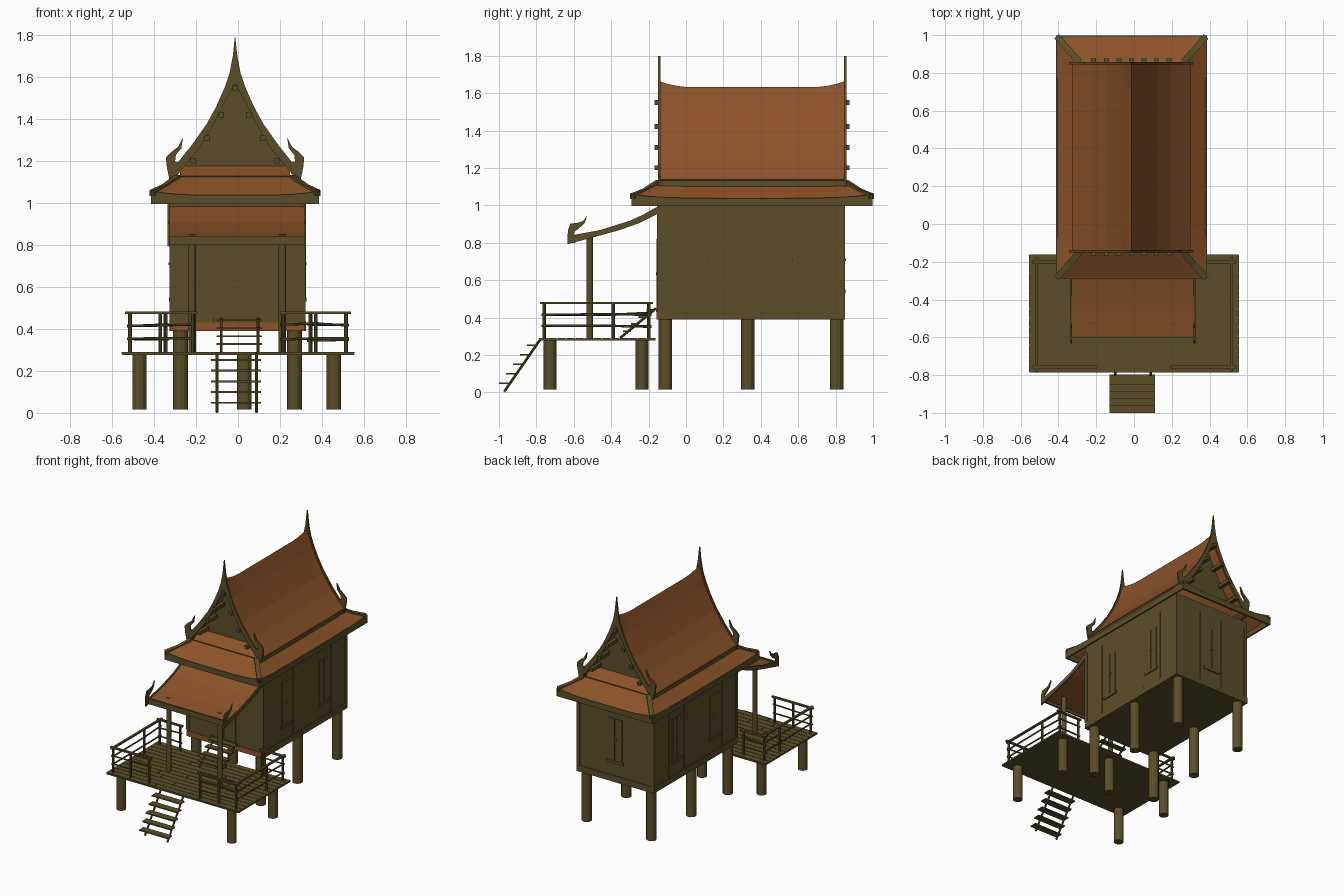
import bpy, bmesh, math, random
from mathutils import Vector, Matrix

if "Cube" in bpy.data.objects:
    bpy.data.objects.remove(bpy.data.objects["Cube"])

random.seed(4)
CX = -0.014          # centre line of the roof


def material(name, rgb):
    m = bpy.data.materials.new(name)
    m.diffuse_color = (*rgb, 1)
    m.use_nodes = True
    m.node_tree.nodes["Principled BSDF"].inputs["Base Color"].default_value = m.diffuse_color
    return m


WOOD = material("dark_olive_wood", (0.105, 0.078, 0.022))
TILE = material("terracotta_roof", (0.262, 0.085, 0.022))


def mesh(name, verts, faces, mat):
    me = bpy.data.meshes.new(name)
    me.from_pydata(verts, [], faces)
    bm = bmesh.new()
    bm.from_mesh(me)
    bmesh.ops.recalc_face_normals(bm, faces=bm.faces)
    bm.to_mesh(me)
    bm.free()
    me.materials.append(mat)
    ob = bpy.data.objects.new(name, me)
    bpy.context.collection.objects.link(ob)
    return ob


def prism(name, pts, axis, a, b, mat):
    """Extrude a closed 2D outline along x or y."""
    put = (lambda p, t: (t, p[0], p[1])) if axis == "x" else (lambda p, t: (p[0], t, p[1]))
    n = len(pts)
    faces = [tuple(range(n)), tuple(range(2 * n - 1, n - 1, -1))]
    faces += [(i, (i + 1) % n, n + (i + 1) % n, n + i) for i in range(n)]
    return mesh(name, [put(p, a) for p in pts] + [put(p, b) for p in pts], faces, mat)


def box(name, x0, x1, y0, y1, z0, z1, mat=WOOD):
    return prism(name, [(x0, z0), (x1, z0), (x1, z1), (x0, z1)], "y", y0, y1, mat)


def frame(p0, p1):
    p0, p1 = Vector(p0), Vector(p1)
    d = p1 - p0
    return Matrix.Translation((p0 + p1) / 2) @ d.to_track_quat("Z", "Y").to_matrix().to_4x4(), d.length


def rod(name, p0, p1, r, sides=12, mat=WOOD):
    m, length = frame(p0, p1)
    me = bpy.data.meshes.new(name)
    bm = bmesh.new()
    bmesh.ops.create_cone(bm, cap_ends=True, segments=sides, radius1=r, radius2=r, depth=length, matrix=m)
    bm.to_mesh(me)
    bm.free()
    me.materials.append(mat)
    ob = bpy.data.objects.new(name, me)
    bpy.context.collection.objects.link(ob)


# ---- House stilts and deck stilts
for x in (-0.274, 0.269):
    for y in (-0.11, 0.33, 0.805):
        rod("house_stilt", (x, y, 0.015), (x, y, 0.44), 0.036)
for x, y in [(-0.47, -0.727), (0.457, -0.727), (-0.47, -0.235), (0.457, -0.235), (0.03, -0.235)]:
    rod("deck_stilt", (x, y, 0.015), (x, y, 0.28), 0.034)

# ---- House body with sill, corner boards and front floor edge
X0, X1, Y0, Y1 = -0.322, 0.318, -0.152, 0.846
box("house_walls", X0, X1, Y0, Y1, 0.40, 1.05)
box("floor_sill", X0 - 0.005, X1 + 0.005, Y0 + 0.006, Y1 + 0.005, 0.39, 0.437)
box("front_floor_edge", X0, X1, Y0 - 0.005, Y0 + 0.005, 0.39, 0.43, TILE)
for x in (X0, X1):
    for y in (Y0, Y1):
        box("corner_board", x - 0.02 if x > 0 else x - 0.004, x + 0.004 if x > 0 else x + 0.02,
            y - 0.004 if y < 0 else y - 0.02, y + 0.02 if y < 0 else y + 0.004, 0.437, 1.0)


# ---- Shuttered openings on every wall: two leaves, side strips and latch
def opening(name, wall, c, z0, z1, w):
    def plate(part, a, b, lo, hi, t):
        if wall in "LR":
            x = X0 if wall == "L" else X1
            s = -t if wall == "L" else t
            box(name + part, min(x, x + s), max(x, x + s), c + a, c + b, lo, hi)
        else:
            y = Y0 if wall == "F" else Y1
            s = -t if wall == "F" else t
            box(name + part, c + a, c + b, min(y, y + s), max(y, y + s), lo, hi)
    for s in (-1, 1):
        plate("_leaf", *sorted((s * 0.002, s * w)), z0, z1, 0.005)
        plate("_side_strip", *sorted((s * (w + 0.03), s * (w + 0.042))), 0.44, 0.98, 0.003)
    plate("_latch", -0.012, 0.012, (z0 + z1) / 2 - 0.006, (z0 + z1) / 2 + 0.006, 0.009)
    plate("_sill", -w - 0.01, w + 0.01, z0 - 0.02, z0, 0.008)


for wall in "LR":
    for y in (0.12, 0.57):
        opening("side_window", wall, y, 0.55, 0.87, 0.055)
opening("back_window", "B", 0.0, 0.55, 0.87, 0.06)
opening("front_door", "F", -0.01, 0.45, 0.82, 0.1)

# ---- Skirt roof: four hipped slopes, then a strip running in under each gable
OX, OY0, OY1, IX, IY0, IY1 = 0.396, -0.288, 0.994, 0.275, -0.15, 0.857


def ring(hx, y0, y1, z, lift, n=12):
    cs = [(-hx, y0), (hx, y0), (hx, y1), (-hx, y1)]
    out = []
    for k in range(4):
        (ax, ay), (bx, by) = cs[k], cs[(k + 1) % 4]
        for i in range(n):
            t = i / n
            out.append((CX + ax + (bx - ax) * t, ay + (by - ay) * t, z + lift * abs(2 * t - 1) ** 4))
    return out


def bridge(name, rings, mat, closed=False):
    n = len(rings[0])
    pairs = [(k, k + 1) for k in range(len(rings) - 1)] + ([(len(rings) - 1, 0)] if closed else [])
    faces = [(a * n + i, a * n + (i + 1) % n, b * n + (i + 1) % n, b * n + i) for a, b in pairs for i in range(n)]
    return mesh(name, [v for r in rings for v in r], faces, mat)


bridge("skirt_roof", [ring(OX, OY0, OY1, 1.035, 0.02), ring(IX, IY0, IY1, 1.125, 0),
                      ring(IX, IY0, IY1, 1.113, 0), ring(OX, OY0, OY1, 1.022, 0.02)], TILE, True)
bridge("skirt_fascia", [ring(OX + 0.004, OY0 - 0.004, OY1 + 0.004, 0.996, 0),
                        ring(OX + 0.004, OY0 - 0.004, OY1 + 0.004, 1.038, 0.02),
                        ring(OX - 0.008, OY0 + 0.008, OY1 - 0.008, 1.038, 0.02),
                        ring(OX - 0.008, OY0 + 0.008, OY1 - 0.008, 0.996, 0)], WOOD, True)
for s in (-1, 1):
    for yo, yi, d in ((OY0, IY0, 1), (OY1, IY1, -1)):
        # upturned hip board
        pts = [(1, 1.108), (0.5, 1.062), (0, 1.035), (0, 1.062), (0.5, 1.09), (1, 1.135)]
        vs = []
        for off in (-0.012, 0.012):
            vs += [(CX + s * (OX + (IX - OX) * t + off), yo + (yi - yo) * t + d * -off * -1, z) for t, z in pts]
        mesh("hip_board", vs, [tuple(range(6)), tuple(range(11, 5, -1))] +
             [(i, (i + 1) % 6, 6 + (i + 1) % 6, 6 + i) for i in range(6)], WOOD)
    x = CX + s * 0.3
    box("eave_band", x - 0.008, x + 0.008, IY0 + 0.01, IY1 - 0.01, 1.087, 1.134)

# ---- Main roof: concave slopes with the ridge swept up at both ends
SLOPE = [(0, 1.632), (0.025, 1.575), (0.05, 1.52), (0.09, 1.44), (0.135, 1.358), (0.21, 1.252), (0.275, 1.178), (0.313, 1.138)]
RY0, RY1 = -0.143, 0.85
outer = [(-d, z) for d, z in SLOPE[::-1]] + SLOPE[1:]
inner = [(x * 0.955, z - 0.014) for x, z in outer[::-1]]
sections = []
for t in [0, 0.04, 0.08, 0.13, 0.18, 0.5, 0.82, 0.87, 0.92, 0.96, 1]:
    e = max(0, 1 - min(t, 1 - t) / 0.18) ** 2 * 0.032
    sections.append([(CX + x, RY0 + (RY1 - RY0) * t, z + e * max(0, 1 - abs(x) / 0.05)) for x, z in outer + inner])
roof = bridge("main_roof", sections, TILE)
m = len(outer)
bm = bmesh.new()
bm.from_mesh(roof.data)
bm.verts.ensure_lookup_table()
for base in (0, 10 * 2 * m):      # close the roof thickness at both ends
    for i in range(m - 1):
        bm.faces.new([bm.verts[base + k] for k in (i, i + 1, 2 * m - 2 - i, 2 * m - 1 - i)])
bmesh.ops.recalc_face_normals(bm, faces=bm.faces)
bm.to_mesh(roof.data)
bm.free()

# ---- Gable ends: spired bargeboards, tie beam, recessed wall, purlin ends
BARGE = [(0, 1.80), (0.011, 1.70), (0.026, 1.62), (0.05, 1.55), (0.09, 1.46), (0.135, 1.378), (0.21, 1.272), (0.272, 1.195),
         (0.286, 1.2), (0.282, 1.23), (0.256, 1.262), (0.248, 1.313), (0.272, 1.268), (0.305, 1.243), (0.33, 1.218),
         (0.325, 1.17), (0.311, 1.102), (0.285, 1.12), (0.24, 1.178), (0.17, 1.262), (0.11, 1.36), (0.05, 1.48), (0, 1.57)]
for y, d in ((RY0, 1), (RY1, -1)):
    for s in (-1, 1):
        prism("bargeboard", [(CX + s * x, z) for x, z in BARGE], "y", y - d * 0.007, y + d * 0.006, WOOD)
    box("gable_tie_beam", CX - 0.31, CX + 0.31, min(y, y - d * 0.006), max(y, y - d * 0.006), 1.1, 1.13)
    prism("gable_wall", [(CX + x, z - 0.006) for x, z in outer[1:-1]], "y", y + d * 0.085, y + d * 0.1, WOOD)
    prism("gable_apron", [(y - d * 0.005, 1.122), (y + d * 0.09, 1.18), (y + d * 0.09, 1.166), (y - d * 0.005, 1.11)],
          "x", CX - 0.262, CX + 0.262, TILE)
    for x, z in [(0, 1.55), (0.066, 1.42), (0.132, 1.308), (0.2, 1.2)]:
        for s in ((-1, 1) if x else (1,)):
            a, b = sorted((y - d * 0.025, y + d * 0.09))
            box("purlin", CX + s * x - 0.013, CX + s * x + 0.013, a, b, z - 0.012, z + 0.014)

# ---- Porch roof with curved side boards, front beam and posts
top = [(-0.155, 0.983), (-0.23, 0.942), (-0.30, 0.91), (-0.38, 0.885), (-0.46, 0.862), (-0.595, 0.834)]
prism("porch_roof", top + [(y, z - 0.014) for y, z in top[::-1]], "x", -0.332, 0.32, TILE)
SIDE = [(-0.15, 0.995), (-0.23, 0.95), (-0.30, 0.918), (-0.46, 0.868), (-0.6, 0.842), (-0.596, 0.86), (-0.575, 0.875), (-0.543, 0.903),
        (-0.527, 0.948), (-0.55, 0.916), (-0.575, 0.908), (-0.618, 0.902), (-0.632, 0.865), (-0.633, 0.793), (-0.5, 0.828),
        (-0.355, 0.868), (-0.25, 0.905), (-0.15, 0.955)]
for x in (-0.332, 0.32):
    prism("porch_side_board", SIDE, "x", x - 0.005, x + 0.005, WOOD)
box("porch_front_beam", -0.332, 0.32, -0.604, -0.59, 0.80, 0.842)
for x in (-0.218, 0.212):
    rod("porch_post", (x, -0.515, 0.285), (x, -0.515, 0.85), 0.018)

# ---- Deck: slab and staggered planks
box("deck_slab", -0.553, 0.553, -0.785, -0.162, 0.277, 0.286)
rows = 13
step = 0.623 / rows
for i in range(rows):
    y = -0.785 + i * step
    cut = random.uniform(-0.3, 0.3)
    for a, b in ((-0.555, cut - 0.002), (cut + 0.002, 0.555)):
        box("deck_plank", a, b, y + 0.002, y + step - 0.002, 0.284, 0.291)


# ---- Railings: posts, straight handrail, crooked middle sticks
def railing(p, q, posts):
    p, q = Vector((*p, 0)), Vector((*q, 0))
    pts = [p.lerp(q, t) for t in posts]
    for v in pts:
        rod("rail_post", v + Vector((0, 0, 0.285)), v + Vector((0, 0, 0.475)), 0.009, 8)
    d = (q - p).normalized() * 0.015
    lo, hi = p - d, q + d
    box("handrail", min(lo.x, hi.x) - 0.008, max(lo.x, hi.x) + 0.008, min(lo.y, hi.y) - 0.008,
        max(lo.y, hi.y) + 0.008, 0.472, 0.484)
    for z in (0.42, 0.35):
        heights = [z + random.uniform(-0.008, 0.008) for _ in pts]
        for (a, za), (b, zb) in zip(zip(pts, heights), zip(pts[1:], heights[1:])):
            rod("rail_stick", a - d + Vector((0, 0, za)), b + d + Vector((0, 0, zb)), 0.006, 6)


for s in (-1, 1):
    railing((s * 0.515, -0.757), (s * 0.515, -0.2), (0, 0.66, 1))
    railing((s * 0.515, -0.757), (s * 0.215, -0.757), (0, 0.48, 1))
    railing((s * 0.515, -0.2), (s * 0.345, -0.2), (0, 1))

# ---- Stairs: ground to deck, then deck to door
for x in (-0.1, 0.088):
    rod("lower_stringer", (x, -0.972, 0.004), (x, -0.778, 0.285), 0.007, 8)
for i in range(5):
    y, z = -0.976 + i * 0.0375, 0.048 + i * 0.051
    box("lower_tread", -0.129, 0.11, y - 0.024, y + 0.028, z - 0.004, z + 0.005)
for x in (-0.08, 0.095):
    rod("upper_stringer", (x, -0.352, 0.291), (x, -0.16, 0.45), 0.007, 8)
for i in range(4):
    y, z = -0.315 + i * 0.042, 0.327 + i * 0.038
    box("upper_tread", -0.102, 0.114, y - 0.022, y + 0.022, z - 0.004, z + 0.005)
